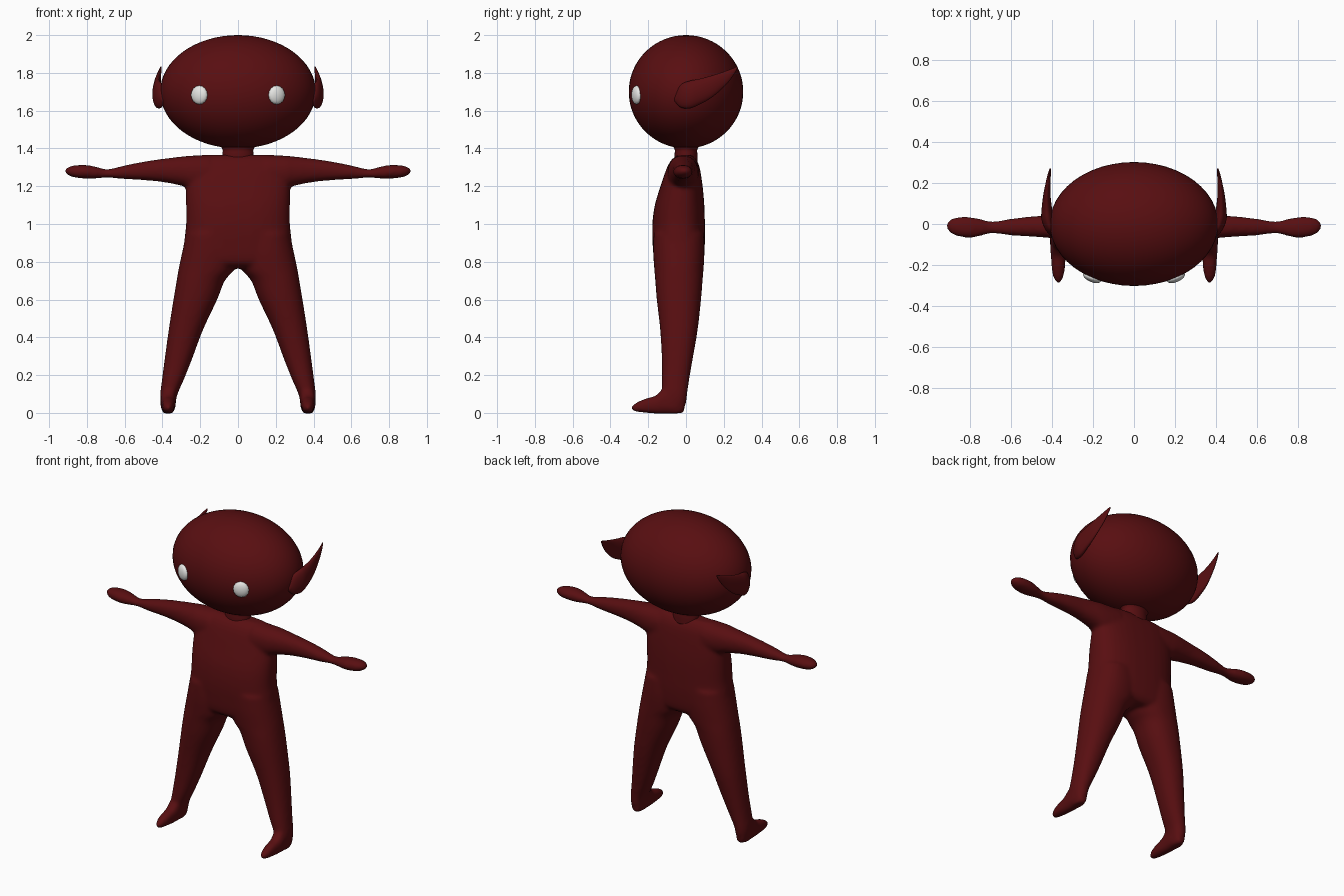
import bpy, bmesh, math
from mathutils import Matrix, Vector


def material(name, rgb):
    m = bpy.data.materials.new(name)
    m.diffuse_color = (*rgb, 1)
    return m


RED = material("dark red", (0.098, 0.0045, 0.0055))
WHITE = material("eye white", (0.8, 0.8, 0.78))


def finish(bm, name, mat):
    bmesh.ops.recalc_face_normals(bm, faces=bm.faces)
    me = bpy.data.meshes.new(name)
    bm.to_mesh(me)
    bm.free()
    me.materials.append(mat)
    me.polygons.foreach_set("use_smooth", [True] * len(me.polygons))
    ob = bpy.data.objects.new(name, me)
    bpy.context.collection.objects.link(ob)
    return ob


def spline(rows, steps=4):
    """Smoothly interpolate between cross-section rows."""
    out = []
    n = len(rows)
    for i in range(n - 1):
        p = [rows[max(0, min(n - 1, i + k))] for k in (-1, 0, 1, 2)]
        for s in range(steps):
            t = s / steps
            out.append([0.5 * (2 * b + (c - a) * t + (2 * a - 5 * b + 4 * c - d) * t * t
                               + (3 * b - a - 3 * c + d) * t ** 3) for a, b, c, d in zip(*p)])
    return out + [list(rows[-1])]


def loft(bm, axis, rows, segs=32, power=0.9):
    """Rows are (position on axis, low a, high a, low b, high b)."""
    rings = []
    for t, a0, a1, b0, b1 in spline(rows):
        ring = []
        for k in range(segs):
            w = 2 * math.pi * k / segs
            c, s = math.cos(w), math.sin(w)
            a = (a0 + a1) / 2 + (a1 - a0) / 2 * math.copysign(abs(c) ** power, c)
            b = (b0 + b1) / 2 + (b1 - b0) / 2 * math.copysign(abs(s) ** power, s)
            co = {"x": (t, a, b), "y": (a, t, b), "z": (a, b, t)}[axis]
            ring.append(bm.verts.new(co))
        rings.append(ring)
    for r, q in zip(rings, rings[1:]):
        for k in range(segs):
            bm.faces.new((r[k], r[(k + 1) % segs], q[(k + 1) % segs], q[k]))
    bm.faces.new(rings[0])
    bm.faces.new(rings[-1])


def mirror(ob):
    m = ob.modifiers.new("mirror", "MIRROR")
    m.use_mirror_merge = False


# Body: torso, arm, leg and foot fused into one skin
bm = bmesh.new()
loft(bm, "z", [(0.765, -.16, .16, -.12, .06), (0.80, -.28, .28, -.165, .09),
               (0.90, -.285, .285, -.177, .10), (1.00, -.275, .275, -.178, .10),
               (1.10, -.275, .275, -.165, .097), (1.20, -.275, .275, -.135, .088),
               (1.30, -.26, .26, -.10, .072), (1.345, -.23, .23, -.072, .052),
               (1.366, -.19, .19, -.04, .03)], power=0.8)
loft(bm, "x", [(.15, -.10, .07, 1.17, 1.365), (.25, -.095, .065, 1.185, 1.362),
               (.30, -.085, .06, 1.203, 1.357), (.40, -.07, .045, 1.222, 1.345),
               (.50, -.062, .037, 1.232, 1.33), (.60, -.056, .026, 1.238, 1.31),
               (.69, -.046, .012, 1.245, 1.29), (.74, -.056, .022, 1.242, 1.30),
               (.80, -.068, .034, 1.240, 1.312), (.87, -.058, .032, 1.247, 1.31),
               (.905, -.038, .018, 1.262, 1.298), (.915, -.022, .004, 1.272, 1.29)])
loft(bm, "z", [(.95, .02, .275, -.172, .095), (.85, .0, .296, -.174, .098),
               (.76, .02, .315, -.168, .093), (.70, .07, .325, -.163, .088),
               (.60, .11, .342, -.155, .08), (.44, .185, .367, -.137, .062),
               (.28, .245, .389, -.128, .035), (.18, .285, .402, -.128, .018),
               (.10, .32, .412, -.128, .007), (.05, .33, .41, -.122, 0),
               (.0, .342, .398, -.10, -.02)])
loft(bm, "y", [(-.01, .345, .395, .0, .06), (-.06, .33, .41, -.005, .11),
               (-.12, .331, .409, -.006, .125), (-.16, .334, .406, -.004, .092),
               (-.21, .337, .403, .0, .077), (-.26, .345, .395, .005, .057),
               (-.288, .36, .38, .014, .036)], power=0.8)
body = finish(bm, "body", RED)
mirror(body)
r = body.modifiers.new("fuse", "REMESH")
r.mode = "VOXEL"
r.voxel_size = 0.011
r.use_smooth_shade = True
s = body.modifiers.new("soften", "SMOOTH")
s.factor = 0.5
s.iterations = 8

# Neck, flaring into the head
bm = bmesh.new()
loft(bm, "z", [(1.33, -.085, .085, -.06, .06), (1.37, -.082, .082, -.06, .06),
               (1.395, -.082, .082, -.06, .06), (1.415, -.10, .10, -.075, .075),
               (1.435, -.16, .16, -.12, .12)], power=1)
finish(bm, "neck", RED)

# Head
HEAD = Vector((0, 0, 1.70))
bm = bmesh.new()
bmesh.ops.create_uvsphere(bm, u_segments=48, v_segments=32, radius=1,
                          matrix=Matrix.Translation(HEAD) @ Matrix.Diagonal((.412, .303, .30, 1)))
finish(bm, "head", RED)

# Swept-back pointed ears
bm = bmesh.new()
loft(bm, "y", [(-.06, .385, .405, 1.65, 1.67), (-.03, .385, .432, 1.618, 1.735),
               (.02, .392, .452, 1.612, 1.758), (.07, .40, .452, 1.632, 1.768),
               (.14, .408, .444, 1.672, 1.787), (.21, .408, .430, 1.735, 1.81),
               (.25, .406, .42, 1.785, 1.825), (.272, .405, .412, 1.822, 1.834)], segs=24, power=1)
mirror(finish(bm, "ears", RED))

# Eyes: shallow domes lying on the face
bm = bmesh.new()
place = (Matrix.Translation((.205, -.262, 1.683)) @ Matrix.Rotation(math.radians(23), 4, "Z")
         @ Matrix.Rotation(math.radians(90), 4, "X") @ Matrix.Diagonal((.047, .05, .022, 1)))
bmesh.ops.create_uvsphere(bm, u_segments=16, v_segments=10, radius=1, matrix=place)
mirror(finish(bm, "eyes", WHITE))
